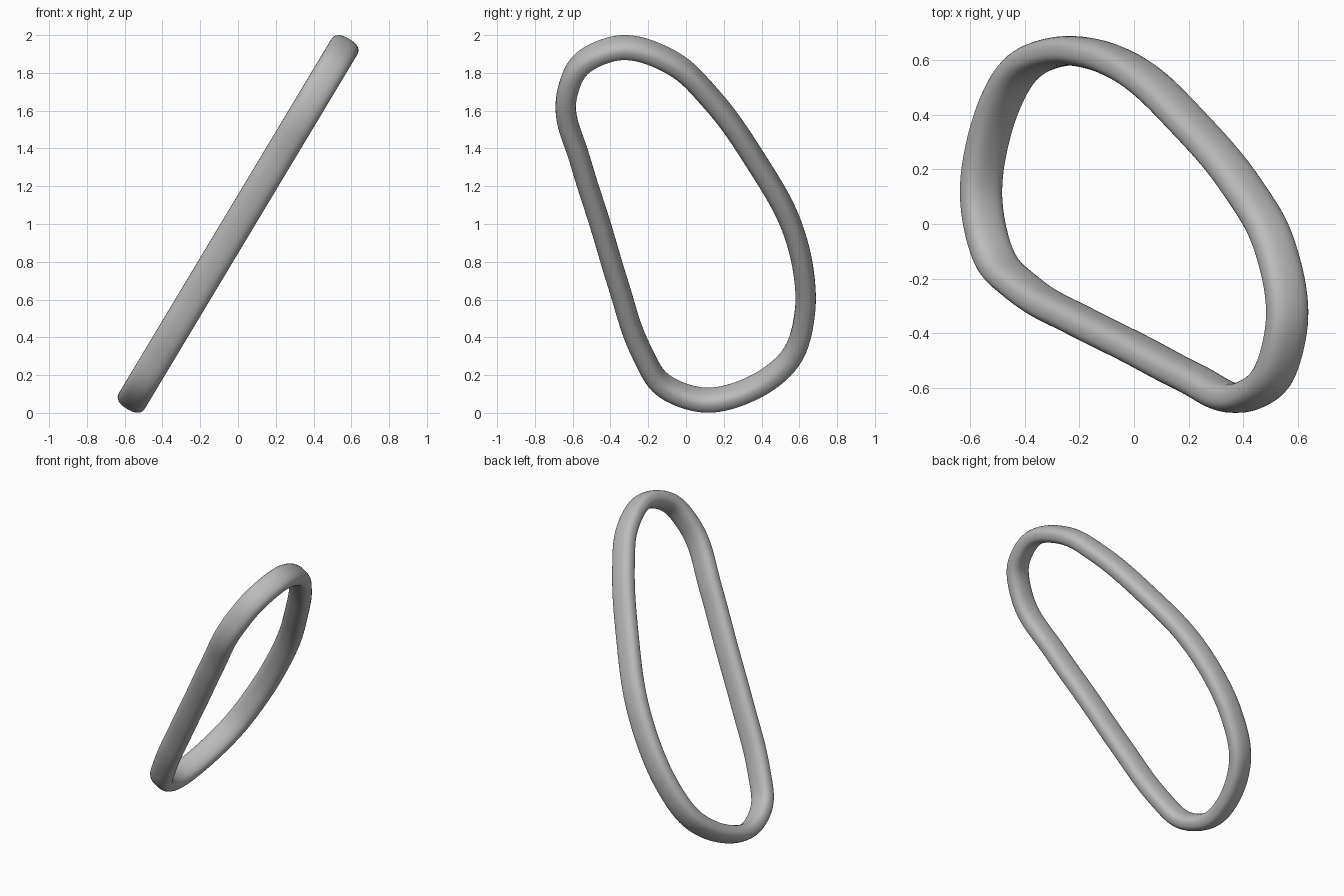
import bpy, bmesh, math
from mathutils import Vector

cube = bpy.data.objects.get("Cube")
if cube:
    bpy.data.objects.remove(cube, do_unlink=True)

TILT = 0.6               # sideways lean of the ring plane, x per unit of height
HALF_WIDTH = 0.08        # section half size across the ring plane
HALF_DEPTH = 0.054       # section half size within the ring plane
SQUARENESS = 2.5         # superellipse exponent of the section
STEPS, SIDES = 10, 32

# Centre line as (y, z), counter-clockwise from the bottom
PATH = [(0.10, 0.068), (0.35, 0.13), (0.55, 0.285), (0.63, 0.54),
        (0.62, 0.76), (0.555, 1.0), (0.37, 1.333), (0.135, 1.66),
        (-0.06, 1.845), (-0.345, 1.933), (-0.555, 1.845), (-0.635, 1.65),
        (-0.56, 1.335), (-0.455, 1.0), (-0.355, 0.667), (-0.24, 0.333),
        (-0.125, 0.15)]

normal = Vector((-1, 0, TILT)).normalized()


def spline(points, steps):
    """Closed Catmull-Rom curve through the points."""
    out, n = [], len(points)
    for i in range(n):
        a, b, c, d = (points[(i + k) % n] for k in (-1, 0, 1, 2))
        # Tangents follow the chord lengths so uneven spacing stays smooth
        ab, bc, cd = (b - a).length, (c - b).length, (d - c).length
        m1 = ((b - a) / ab * bc + (c - b) / bc * ab) / (ab + bc) * bc
        m2 = ((c - b) / bc * cd + (d - c) / cd * bc) / (bc + cd) * bc
        for s in range(steps):
            t = s / steps
            h = t * t * (3 - 2 * t)
            out.append(b * (1 - h) + c * h
                       + m1 * (t * (1 - t) ** 2) - m2 * (t * t * (1 - t)))
    return out


def relax(points, rounds):
    """Even out small bends without shrinking the loop."""
    n = len(points)
    for factor in (0.5, -0.52) * rounds:
        points = [p + factor * ((points[i - 1] + points[(i + 1) % n]) / 2 - p)
                  for i, p in enumerate(points)]
    return points


def section():
    """Rounded oval section as (outward, sideways) offsets."""
    def power(v):
        return math.copysign(abs(v) ** (2 / SQUARENESS), v)
    angles = [2 * math.pi * k / SIDES for k in range(SIDES)]
    return [(HALF_DEPTH * power(math.cos(a)), HALF_WIDTH * power(math.sin(a)))
            for a in angles]


# Sweep the section round the tilted loop
centre = [Vector(((z - 1) * TILT, y, z)) for y, z in PATH]
centre = relax(spline(centre, STEPS), 20)
count = len(centre)
bm = bmesh.new()
rings = []
for i, p in enumerate(centre):
    tangent = (centre[(i + 1) % count] - centre[i - 1]).normalized()
    outward = tangent.cross(normal)
    rings.append([bm.verts.new(p + outward * u + normal * v) for u, v in section()])
for i, ring in enumerate(rings):
    after = rings[(i + 1) % count]
    for k in range(SIDES):
        j = (k + 1) % SIDES
        bm.faces.new((ring[k], ring[j], after[j], after[k])).smooth = True
bmesh.ops.recalc_face_normals(bm, faces=bm.faces)

mesh = bpy.data.meshes.new("ring_band")
bm.to_mesh(mesh)
bm.free()
band = bpy.data.objects.new("ring_band", mesh)
bpy.context.collection.objects.link(band)

# Plain grey finish
grey = bpy.data.materials.new("plain_grey")
grey.use_nodes = True
colour = (0.5, 0.5, 0.5, 1)
grey.diffuse_color = colour
grey.node_tree.nodes["Principled BSDF"].inputs["Base Color"].default_value = colour
mesh.materials.append(grey)
